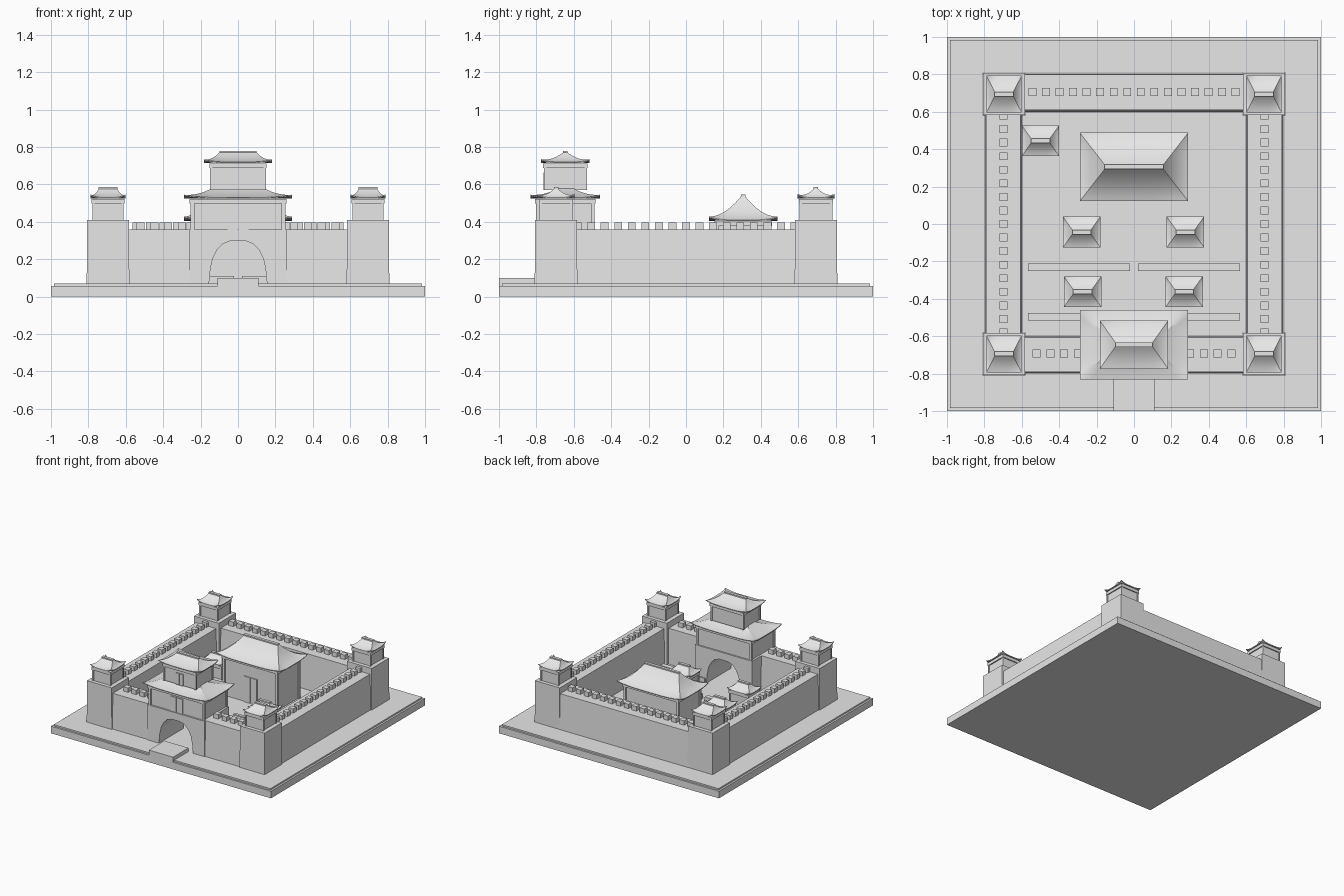
import bpy, bmesh

cube = bpy.data.objects.get("Cube")
if cube:
    bpy.data.objects.remove(cube, do_unlink=True)

stone = bpy.data.materials.new("pale_stone")
stone.use_nodes = True
stone.diffuse_color = (0.8, 0.8, 0.8, 1)
stone.node_tree.nodes["Principled BSDF"].inputs["Base Color"].default_value = (0.8, 0.8, 0.8, 1)


def finish(bm, name):
    bmesh.ops.recalc_face_normals(bm, faces=bm.faces)
    mesh = bpy.data.meshes.new(name)
    bm.to_mesh(mesh)
    bm.free()
    mesh.materials.append(stone)
    obj = bpy.data.objects.new(name, mesh)
    bpy.context.collection.objects.link(obj)
    return obj


def add_box(bm, x0, x1, y0, y1, z0, z1, taper=0):
    """Box from its limits; taper draws the top in on every side."""
    low = [bm.verts.new(p) for p in ((x0, y0, z0), (x1, y0, z0), (x1, y1, z0), (x0, y1, z0))]
    t = taper
    top = [bm.verts.new(p) for p in ((x0 + t, y0 + t, z1), (x1 - t, y0 + t, z1),
                                     (x1 - t, y1 - t, z1), (x0 + t, y1 - t, z1))]
    bm.faces.new(low)
    bm.faces.new(top)
    for i in range(4):
        j = (i + 1) % 4
        bm.faces.new((low[i], low[j], top[j], top[i]))


def box(name, *limits, taper=0):
    bm = bmesh.new()
    add_box(bm, *limits, taper=taper)
    return finish(bm, name)


def roof(name, cx, cy, z, a, b, ridge, rise, lift):
    """Hipped roof with a concave slope and upturned corners."""
    bm = bmesh.new()
    segs, rings = 10, 10

    def ring(hx, hy, height, corner):
        pts = []
        for sx, sy, dx, dy in ((-1, -1, 1, 0), (1, -1, 0, 1), (1, 1, -1, 0), (-1, 1, 0, -1)):
            for i in range(segs):
                u = 2 * i / segs
                up = corner * abs(u - 1) ** 4
                pts.append(bm.verts.new((cx + hx * (sx + dx * u), cy + hy * (sy + dy * u), height + up)))
        return pts

    loops = [ring(a * 0.8, b * 0.8, z - 0.004, 0), ring(a, b, z - 0.006, lift)]
    for k in range(rings + 1):
        t = k / rings
        loops.append(ring(a + (ridge - a) * t, b + (0.012 - b) * t,
                          z + rise * (0.45 * t + 0.55 * t ** 2.2), lift * (1 - t) ** 3))
    bm.faces.new(loops[0])
    bm.faces.new(loops[-1])
    for low, top in zip(loops, loops[1:]):
        for i in range(len(low)):
            j = (i + 1) % len(low)
            bm.faces.new((low[i], low[j], top[j], top[i]))
    # ridge cap
    add_box(bm, cx - ridge, cx + ridge, cy - 0.012, cy + 0.012, z + rise - 0.004, z + rise + 0.01)
    obj = finish(bm, name)
    bpy.ops.object.select_all(action='DESELECT')
    obj.select_set(True)
    bpy.context.view_layer.objects.active = obj
    bpy.ops.object.shade_smooth_by_angle()


def pavilion(name, cx, cy, z, hx, hy, height, a, b, ridge, rise, post, lift, door=None):
    """Room with corner posts, a top beam, an optional double door and a roof."""
    top = z + height
    box(name + "_room", cx - hx, cx + hx, cy - hy, cy + hy, z, top)
    bm = bmesh.new()
    for sx in (-1, 1):
        for sy in (-1, 1):
            px, py = cx + sx * hx, cy + sy * hy
            add_box(bm, px - post, px + post, py - post, py + post, z, top)
    finish(bm, name + "_posts")
    e = post * 1.5
    box(name + "_beam", cx - hx - e, cx + hx + e, cy - hy - e, cy + hy + e, top - 0.012, top + 0.012)
    if door:
        w, h = door
        bm = bmesh.new()
        for s in (-1, 1):
            x0, x1 = sorted((cx + s * 0.003, cx + s * w))
            add_box(bm, x0, x1, cy - hy - 0.008, cy - hy, z, z + h)
        finish(bm, name + "_door")
    roof(name + "_roof", cx, cy, top + 0.02, a, b, ridge, rise, lift)


# ground slab in two steps and the entrance path
G = 0.07
box("base_slab", -1, 1, -1, 1, 0, 0.058)
box("base_top", -0.985, 0.985, -0.985, 0.985, 0.058, G)
box("entrance_path", -0.11, 0.11, -1, -0.8, 0.058, 0.1)

# curtain walls, slightly battered
box("back_wall", -0.6, 0.6, 0.6, 0.81, G, 0.36, taper=0.01)
for side, s in (("right", -1), ("left", 1)):
    x0, x1 = sorted((s * 0.6, s * 0.8))
    box(side + "_wall", x0, x1, -0.6, 0.6, G, 0.36, taper=0.008)
    x0, x1 = sorted((s * 0.2, s * 0.6))
    box(side + "_front_wall", x0, x1, -0.8, -0.6, G, 0.36, taper=0.008)

# rows of merlons
bm = bmesh.new()
spots = [(-0.543 + 0.0724 * i, 0.705) for i in range(16)]
for s in (-1, 1):
    spots += [(s * 0.697, -0.58 + 0.0725 * i) for i in range(17)]
    spots += [(s * (0.30 + 0.0735 * i), -0.693) for i in range(4)]
for x, y in spots:
    add_box(bm, x - 0.021, x + 0.021, y - 0.021, y + 0.021, 0.355, 0.396)
finish(bm, "merlons")

# corner towers
for sx, side in ((-1, "right"), (1, "left")):
    for sy, end in ((-1, "front"), (1, "back")):
        x, y = sx * 0.695, sy * 0.695
        name = f"{end}_{side}_tower"
        box(name, x - 0.114, x + 0.114, y - 0.114, y + 0.114, G, 0.41, taper=0.002)
        pavilion(name, x, y, 0.41, 0.078, 0.082, 0.1, 0.094, 0.098, 0.05, 0.045, 0.006, 0.018)

# gatehouse block with an arched passage
half = [(0.155, G), (0.147, 0.15), (0.135, 0.205), (0.112, 0.25), (0.08, 0.283), (0.04, 0.298)]
outline = [(-0.26, G), (-0.26, 0.36), (0.26, 0.36), (0.26, G)] + half + [(-x, z) for x, z in reversed(half)]
bm = bmesh.new()
face = bm.faces.new([bm.verts.new((x, -0.806, z)) for x, z in outline])
out = bmesh.ops.extrude_face_region(bm, geom=[face])
bmesh.ops.translate(bm, vec=(0, 0.32, 0), verts=[v for v in out["geom"] if isinstance(v, bmesh.types.BMVert)])
finish(bm, "gate_block")

# gatehouse storeys
pavilion("gate_lower", 0, -0.645, 0.36, 0.243, 0.147, 0.15, 0.288, 0.186, 0.11, 0.066, 0.01, 0.015, (0.055, 0.122))
pavilion("gate_upper", 0, -0.645, 0.57, 0.143, 0.108, 0.13, 0.183, 0.129, 0.1, 0.05, 0.007, 0.015, (0.033, 0.095))

# main hall
pavilion("main_hall", 0, 0.305, G, 0.24, 0.14, 0.32, 0.29, 0.183, 0.157, 0.125, 0.01, 0.018, (0.06, 0.21))

# small courtyard houses
for i, (x, y) in enumerate([(-0.5, 0.445), (-0.28, -0.043), (0.275, -0.043), (-0.275, -0.362), (0.268, -0.362)]):
    pavilion(f"courtyard_house_{i + 1}", x, y, G, 0.082, 0.066, 0.1, 0.1, 0.082, 0.05, 0.045, 0.006, 0.015)

# low courtyard walls
for s, side in ((-1, "right"), (1, "left")):
    for name, inner, y in (("inner", 0.022, -0.23), ("outer", 0.165, -0.496)):
        x0, x1 = sorted((s * inner, s * 0.567))
        box(f"{side}_{name}_low_wall", x0, x1, y - 0.02, y + 0.02, G, 0.11)
